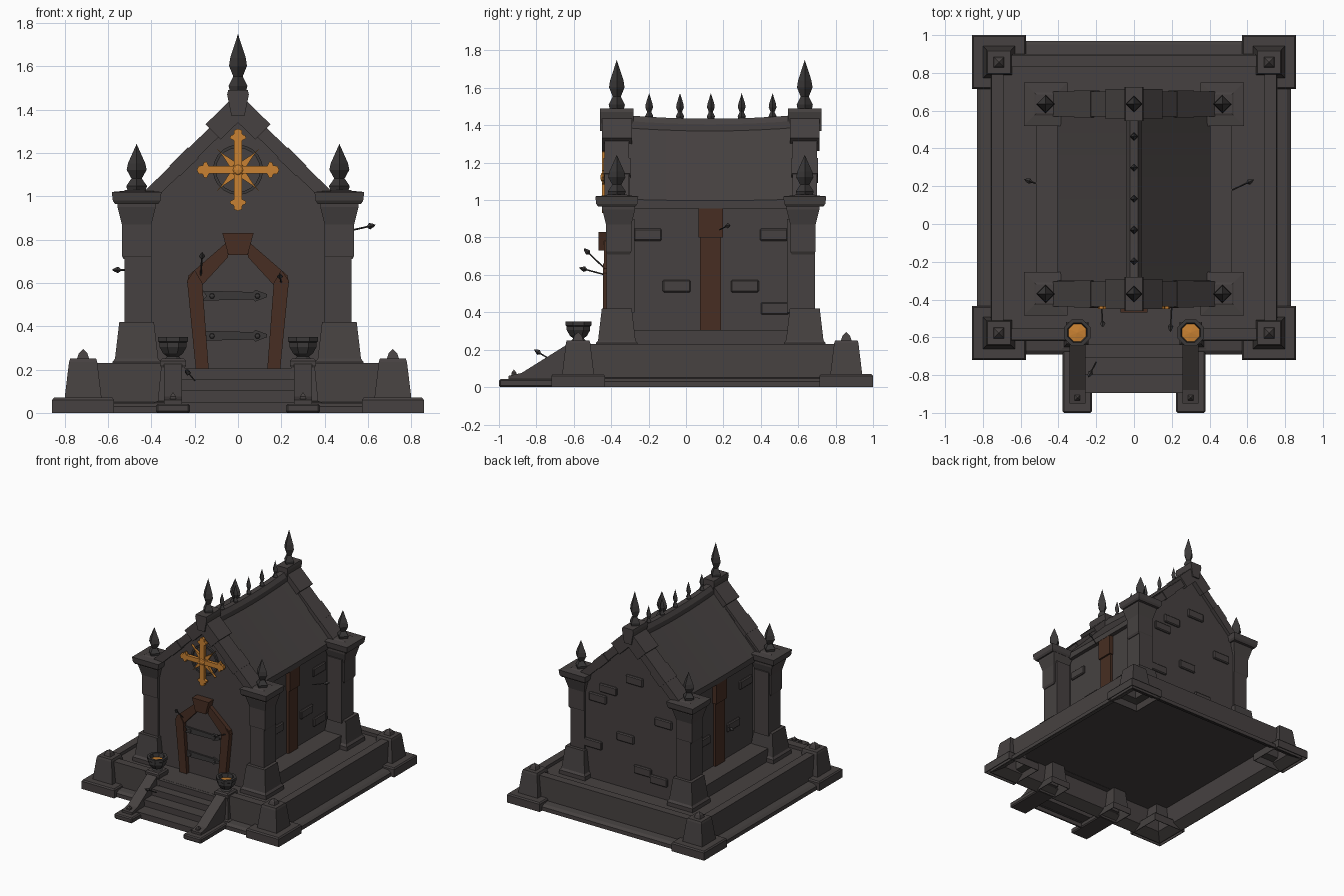
import bpy, bmesh, math
from mathutils import Vector, Matrix

if "Cube" in bpy.data.objects:
    bpy.data.objects.remove(bpy.data.objects["Cube"])


def material(name, col):
    m = bpy.data.materials.new(name)
    m.diffuse_color = (*col, 1)
    m.use_nodes = True
    m.node_tree.nodes["Principled BSDF"].inputs["Base Color"].default_value = m.diffuse_color
    return m


STONE = material("dark stone", (.061, .053, .052))
IRON = material("dark iron", (.043, .040, .040))
WOOD = material("brown wood", (.063, .027, .016))
GOLD = material("gold", (.58, .22, .032))


def finish(name, bm, mat):
    bmesh.ops.recalc_face_normals(bm, faces=bm.faces[:])
    me = bpy.data.meshes.new(name)
    bm.to_mesh(me)
    bm.free()
    me.materials.append(mat)
    ob = bpy.data.objects.new(name, me)
    bpy.context.collection.objects.link(ob)
    return ob


def box(name, x0, x1, y0, y1, z0, z1, mat=STONE, bevel=0):
    bm = bmesh.new()
    bmesh.ops.create_cube(bm, size=1)
    for v in bm.verts:
        v.co = Vector(((x0 + x1) / 2 + v.co.x * (x1 - x0), (y0 + y1) / 2 + v.co.y * (y1 - y0),
                       (z0 + z1) / 2 + v.co.z * (z1 - z0)))
    ob = finish(name, bm, mat)
    if bevel:
        m = ob.modifiers.new("bevel", 'BEVEL')
        m.width, m.segments = bevel, 1
    return ob


def loft(name, sections, mat=STONE, caps=True):
    """Join closed loops of equal point count; one-point loops become tips."""
    bm = bmesh.new()
    rings = [[bm.verts.new(p) for p in s] for s in sections]
    for a, b in zip(rings, rings[1:]):
        n = max(len(a), len(b))
        for i in range(n):
            j = (i + 1) % n
            if len(a) == 1:
                bm.faces.new((a[0], b[j], b[i]))
            elif len(b) == 1:
                bm.faces.new((a[i], a[j], b[0]))
            else:
                bm.faces.new((a[i], a[j], b[j], b[i]))
    if caps:
        for r in (rings[0], rings[-1]):
            if len(r) > 2:
                bm.faces.new(r)
    return finish(name, bm, mat)


def lathe(name, loc, prof, n=4, mat=STONE, phase=None, axis=None, caps=True):
    """Turn (radius, height) points; square sections use half-width as radius."""
    square = n == 4 and phase is None
    ph = math.pi / 4 if square else (phase or 0)
    k = math.sqrt(2) if square else 1
    secs = []
    for r, z in prof:
        if r == 0:
            secs.append([(0, 0, z)])
        else:
            secs.append([(r * k * math.cos(ph + math.tau * i / n), r * k * math.sin(ph + math.tau * i / n), z)
                         for i in range(n)])
    ob = loft(name, secs, mat, caps)
    rot = Vector(axis).to_track_quat('Z', 'Y').to_matrix().to_4x4() if axis else Matrix()
    ob.data.transform(Matrix.Translation(loc) @ rot)
    return ob


def prism(name, pts, y0, y1, mat=STONE):
    return loft(name, [[(x, y, z) for x, z in pts] for y in (y0, y1)], mat)


def mirrored(pts):
    return pts + [(-x, z) for x, z in reversed(pts) if abs(x) > 1e-6]


CY = .14           # centre of the plinth
FRONT, BACK = -.37, .635   # column rows

# plinth: thin hollow shell, raised coping round the floor
plinth = lathe("plinth", (0, CY, 0), [(0, .195), (.745, .195), (.75, .04), (.82, .0), (.83, 0), (.83, .03), (.81, .045),
                                      (.76, .05), (.755, .23), (.692, .23), (.692, .205), (0, .205)])
cutter = box("stair_opening_cutter", -.26, .26, -.75, -.45, .206, .4)
cutter.hide_render = True
cutter.hide_viewport = True
cutter.display_type = 'WIRE'
mod = plinth.modifiers.new("opening", 'BOOLEAN')
mod.object = cutter
mod.operation = 'DIFFERENCE'

# hollow corner posts of the plinth
for sx in (-1, 1):
    for sy in (-1, 1):
        loc = (sx * .715, CY + sy * .717, 0)
        lathe("corner_post", loc, [(0, .235), (.058, .235), (.075, .06), (.13, .05), (.138, 0), (.143, 0), (.143, .06),
                                   (.135, .07), (.085, .07), (.065, .235), (.06, .25), (.028, .25), (.02, .275),
                                   (0, .295)])

# steps: one folded slab, open below, with worn nosings
treads = ((-.89, .05), (-.79, .103), (-.70, .155), (-.635, .205))
top, low = [], []
z0 = 0
for y, z in treads:
    top += [(y, z0), (y, z)]
    low += [(y + .012, z0 - (.012 if z0 else 0)), (y + .012, z - .012)]
    z0 = z
    box("step_nosing", -.265, .265, y - .006, y + .02, z - .018, z)
outline = top + [(-.56, .205), (-.56, .193)] + low[::-1]
loft("steps", [[(x, y, z) for y, z in outline] for x in (-.27, .27)])

# stair cheeks, brazier posts and braziers
for s in (-1, 1):
    box("cheek_base", s * .3 - .078, s * .3 + .078, -1.0, -.66, 0, .042, bevel=.008)
    side = [(-.95, .04), (-.95, .06), (-.88, .075), (-.64, .225), (-.58, .225), (-.58, .04)]
    loft("stair_cheek", [[(s * .3 + dx, y, z) for y, z in side] for dx in (-.042, .042)])
    lathe("cheek_knob", (s * .3, -.92, .06), [(.014, 0), (.014, .015), (0, .035)])
    lathe("brazier_post", (s * .3, -.58, 0), [(0, .2), (.05, .2), (.065, .05), (.08, 0), (.085, .0), (.085, .05),
                                              (.07, .055), (.055, .21), (.06, .22), (.06, .24), (.05, .25)])
    lathe("brazier_bowl", (s * .3, -.575, .245), [(.045, 0), (.03, .015), (.05, .03), (.068, .06), (.068, .08),
                                                  (.076, .085), (.076, .105), (.056, .105), (.046, .06)],
          8, IRON, math.pi / 8)
    lathe("brazier_embers", (s * .3, -.575, .31), [(.045, 0), (.05, .012), (0, .018)], 8, GOLD, math.pi / 8)

# body and gable end walls
box("body", -.37, .37, -.38, .64, .2, .99)
box("body_skirt", -.52, .52, -.36, .63, .2, .305)
gable = mirrored([(.43, .2), (.43, 1.0), (0, 1.42)])
prism("front_wall", gable, -.405, -.30)
prism("back_wall", gable, .57, .675)

# sagging roof and ridge
roof, ridge = [], []
for i in range(9):
    t = i / 8
    y, sag = -.34 + t * .94, .02 * (1 - (2 * t - 1) ** 2)
    roof.append([(x, y, z - sag * (1 if abs(x) < .2 else .4))
                 for x, z in mirrored([(.365, .965), (.405, .965), (.405, 1.005), (0, 1.43)])])
    ridge.append([(x, y, z - sag) for x, z in mirrored([(.04, 1.37), (.04, 1.425), (.02, 1.455)])])
loft("roof", roof)
loft("ridge_cap", ridge)
for s in (-1, 1):
    box("eave_beam", s * .39 - .015, s * .39 + .015, -.28, .57, .955, .985)

SPIKE = [(.042, 0), (.048, .02), (.024, .055), (.046, .095), (.04, .125), (0, .215)]


def finial(name, x, y, z, k=1.0, kz=1.0):
    lathe(name, (x, y, z), [(r * k, h * kz) for r, h in SPIKE], 4, IRON, 0)


for i in range(5):
    finial("ridge_spike", 0, -.197 + i * .165, 1.436, .45, .63)

# columns, gable copings and finials
for yc in (FRONT, BACK):
    out = -1 if yc == FRONT else 1
    for s in (-1, 1):
        x = s * .468
        lathe("column_base", (x, yc, 0), [(.112, .2), (.112, .235), (.1, .25), (.08, .42), (.05, .42)])
        ys = sorted((yc + out * .055, yc - out * .095))
        box("column_shaft", *sorted((s * .523, s * .40)), *ys, .4, .9)
        lathe("column_capital", (x, yc - out * .01, 0), [(.06, .71), (.068, .725), (.068, .87), (.088, .95),
                                                         (.088, .97)])
        lathe("column_cap", (x, yc, 0), [(.1, .965), (.11, .98), (.115, 1.02), (.06, 1.025), (.05, 1.03)])
        finial("column_finial", x, yc, 1.027)
        # coping stones up the slope: start, end, outward and inward offset, half depth
        for t0, t1, o, n, d in ((0, .27, .0, .06, .066), (.27, .47, .004, .065, .072),
                                (.47, .69, .0, .06, .066), (.69, .95, .024, .075, .08)):
            pts = [(s * (.43 * (1 - t) + k * .707), 1.025 + .42 * t + k * .707)
                   for t, k in ((t0, o), (t1, o), (t1, -n), (t0, -n))]
            prism("coping_stone", pts, yc - d, yc + d)
    prism("apex_stone", mirrored([(.03, 1.37), (.04, 1.42), (.05, 1.47), (.045, 1.49)]), yc - .09, yc + .09)
    finial("apex_finial", 0, yc, 1.485, .9, 1.23)

# wooden side posts
for s in (-1, 1):
    box("side_timber", *sorted((s * .36, s * .39)), .075, .188, .3, .82, WOOD)
    box("side_timber_bracket", *sorted((s * .36, s * .403)), .068, .197, .8, .955, WOOD)

# raised bricks on the side and back walls
for y, z in ((-.205, .815), (-.05, .54), (.315, .54), (.47, .815), (.475, .42)):
    for s in (-1, 1):
        box("side_brick", *sorted((s * .36, s * .385)), y - .075, y + .075, z - .033, z + .033, bevel=.007)
for x, z in ((-.03, 1.07), (.2, .94), (.29, .85), (.05, .6), (.33, .48), (-.1, .38), (-.24, .34), (-.28, .8)):
    box("back_brick", x - .075, x + .075, .66, .69, z - .033, z + .033, bevel=.007)

# door, leaning frame and hinges
prism("door", mirrored([(.15, .2), (.19, .62), (.05, .74)]), -.412, -.38)
for s in (-1, 1):
    prism("door_jamb", [(s * x, z) for x, z in ((.135, .2), (.195, .2), (.235, .61), (.2, .66), (.165, .6))],
          -.445, -.39, WOOD)
    prism("door_arch_beam", [(s * x, z) for x, z in ((.165, .59), (.235, .6), (.228, .635), (.055, .785), (.045, .72))],
          -.438, -.39, WOOD)
prism("door_keystone", mirrored([(.045, .73), (.072, .83)]), -.468, -.39, WOOD)
for z in (.355, .54):
    prism("door_hinge", [(-.165, z - .022), (.07, z - .016), (.08, z - .026), (.135, z - .005), (.135, z + .008),
                         (.08, z + .028), (.07, z + .018), (-.165, z + .024), (-.145, z)], -.425, -.40, IRON)
    for x in (-.12, .09):
        lathe("hinge_rivet", (x, -.422, z), [(.014, 0), (.011, .01), (0, .013)], 6, IRON, 0, (0, -1, 0))

# compass cross with dark ring on the gable
CZ = 1.122


def ray(name, pts, angle, y0, y1):
    c, s = math.cos(angle), math.sin(angle)
    prism(name, [(x * c - z * s, CZ + x * s + z * c) for x, z in mirrored(pts)], y0, y1, GOLD)


for i in range(4):
    a = i * math.pi / 2
    ray("cross_arm", [(0, 0), (.018, .018), (.018, .135), (.038, .145), (.034, .158), (.02, .163), (.018, .182),
                      (0, .19)], a, -.45, -.425)
    ray("cross_diagonal", [(0, 0), (.018, .03), (.003, .1), (0, .145)], a + math.pi / 4, -.435, -.415)
lathe("cross_hub", (0, -.41, CZ), [(.03, 0), (.03, .035), (.018, .045), (0, .048)], 8, GOLD, 0, (0, -1, 0))
lathe("cross_ring", (0, -.40, CZ), [(.102, 0), (.116, 0), (.116, .022), (.102, .022), (.102, 0)], 20, IRON, 0,
      (0, -1, 0), False)

# arrows stuck in the walls and steps
for a, b in (((.52, .18, .842), (.635, .235, .868)), ((-.52, .215, .66), (-.582, .237, .66)),
             ((-.172, -.43, .63), (-.165, -.547, .742)), ((.2, -.43, .6), (.192, -.572, .638)),
             ((-.2, -.73, .15), (-.243, -.812, .2))):
    d = Vector(b) - Vector(a)
    L = d.length
    lathe("arrow", a, [(.004, 0), (.004, L - .045), (.015, L - .03), (.008, L - .012), (0, L)], 4, IRON, 0, d)
